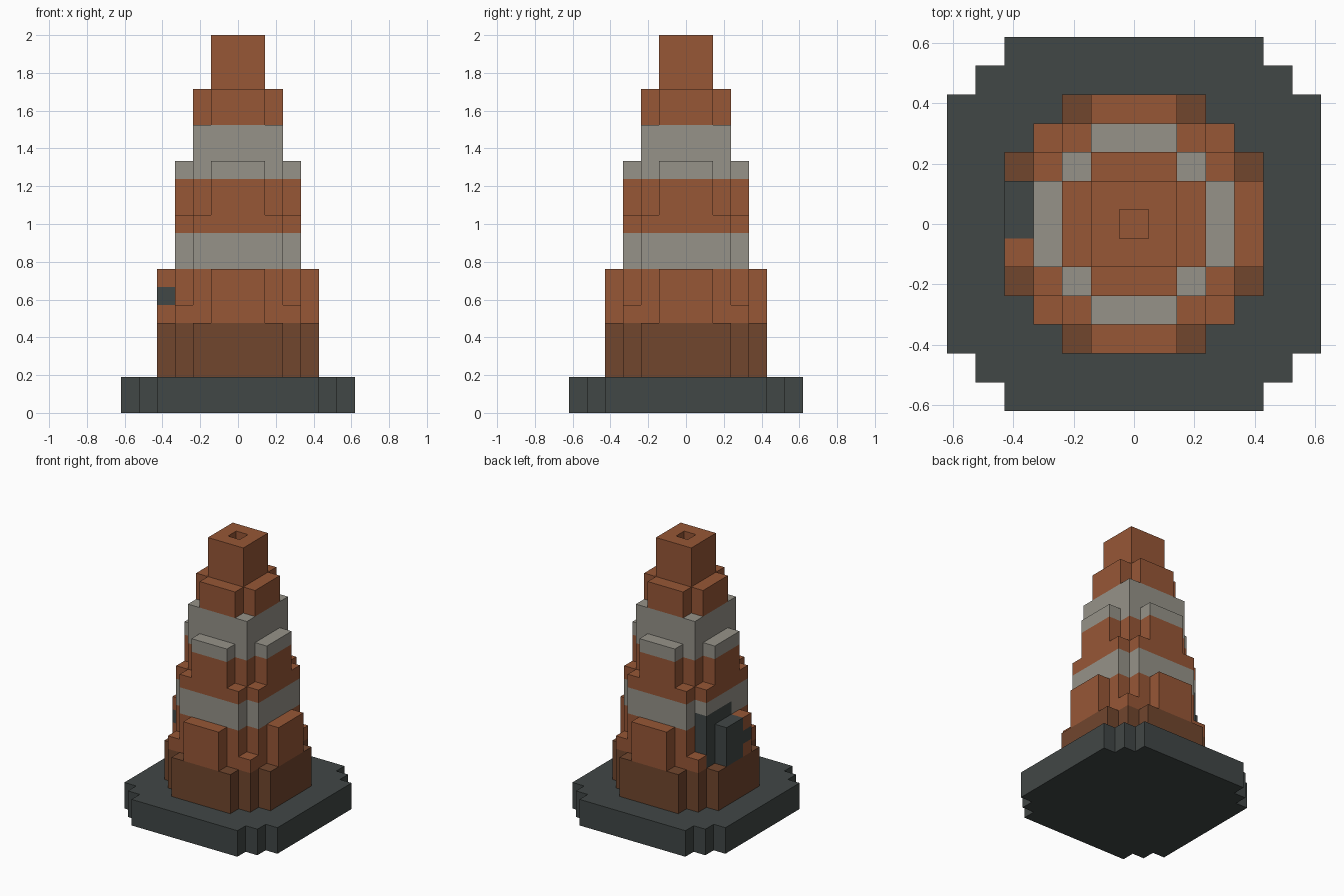
import bpy, bmesh
from mathutils import Vector

cube = bpy.data.objects.get("Cube")
if cube:
    bpy.data.objects.remove(cube, do_unlink=True)

U = 2 / 21  # edge of one block


def material(name, rgb):
    m = bpy.data.materials.new(name)
    m.use_nodes = True
    m.diffuse_color = (*rgb, 1)
    m.node_tree.nodes["Principled BSDF"].inputs["Base Color"].default_value = (*rgb, 1)
    return m


orange = material("burnt orange", (0.31, 0.095, 0.037))
brown = material("dark brown", (0.165, 0.061, 0.027))
grey = material("warm grey", (0.305, 0.29, 0.25))
charcoal = material("charcoal", (0.053, 0.063, 0.061))

# Charcoal scuff on the right side: boxes as (low corner, high corner) in blocks
SCUFF = [((-4.5, -0.5, 5), (-3.5, 1.5, 8)),
         ((-4.5, -1.5, 6), (-3.5, -0.5, 7)),
         ((-3.5, -0.5, 5), (-2.5, 2.5, 9))]


def outline(steps):
    """Stepped footprint: one quarter of outer corners, turned four times."""
    quarter = []
    for i, (x, y) in enumerate(steps):
        if i:
            quarter.append((x, steps[i - 1][1]))
        quarter.append((x, y))
    points = []
    for turn in range(4):
        points += quarter
        quarter = [(-y, x) for x, y in quarter]
    return points


def in_scuff(p):
    return any(all(a - 0.01 < c < b + 0.01 for a, c, b in zip(lo, p, hi))
               for lo, hi in SCUFF)


def tier(name, z0, z1, steps, mat, scuffed=False, hole=False):
    bm = bmesh.new()
    face = bm.faces.new([bm.verts.new((x, y, z0)) for x, y in outline(steps)])
    ext = bmesh.ops.extrude_face_region(bm, geom=[face], use_keep_orig=True)
    top_verts = [g for g in ext["geom"] if isinstance(g, bmesh.types.BMVert)]
    bmesh.ops.translate(bm, verts=top_verts, vec=(0, 0, z1 - z0))
    bmesh.ops.recalc_face_normals(bm, faces=bm.faces)
    if hole:
        top = [f for f in bm.faces if f.normal.z > 0.5]
        bmesh.ops.inset_region(bm, faces=top, thickness=1, use_even_offset=True)
        pit = bmesh.ops.extrude_face_region(bm, geom=top)
        bmesh.ops.delete(bm, geom=top, context="FACES")
        bmesh.ops.translate(bm, vec=(0, 0, -1), verts=[
            g for g in pit["geom"] if isinstance(g, bmesh.types.BMVert)])
    if scuffed:
        # Cut along the scuff borders, then colour the faces inside them
        for axis in range(3):
            for at in sorted({c[axis] for box in SCUFF for c in box}):
                co, no = Vector((0, 0, 0)), Vector((0, 0, 0))
                co[axis], no[axis] = at, 1
                bmesh.ops.bisect_plane(bm, geom=bm.verts[:] + bm.edges[:] + bm.faces[:],
                                       dist=0.001, plane_co=co, plane_no=no)
        for f in bm.faces:
            f.material_index = int(in_scuff(f.calc_center_median()))
    bmesh.ops.scale(bm, vec=(U, U, U), verts=bm.verts)
    mesh = bpy.data.meshes.new(name)
    bm.to_mesh(mesh)
    bm.free()
    mesh.materials.append(mat)
    if scuffed:
        mesh.materials.append(charcoal)
    obj = bpy.data.objects.new(name, mesh)
    bpy.context.collection.objects.link(obj)


# Footprints shared by neighbouring tiers
wide = [(3.5, 2.5), (2.5, 3.5)]
middle = [(3.5, 1.5), (2.5, 2.5), (1.5, 3.5)]

# Foot and lower cone
tier("base_plate", 0, 2, [(6.5, 4.5), (5.5, 5.5), (4.5, 6.5)], charcoal)
tier("cone_foot", 2, 5, [(4.5, 2.5), (3.5, 3.5), (2.5, 4.5)], brown)
tier("lower_cone_ledge", 5, 6, [(4.5, 1.5), (3.5, 3.5), (1.5, 4.5)], orange, scuffed=True)
tier("lower_cone", 6, 8, [(4.5, 1.5)] + wide + [(1.5, 4.5)], orange, scuffed=True)
# Bands and upper cone
tier("lower_band", 8, 10, wide, grey, scuffed=True)
tier("middle_cone_ledge", 10, 11, wide, orange)
tier("middle_cone", 11, 13, middle, orange)
tier("upper_band_ledge", 13, 14, middle, grey)
tier("upper_band", 14, 16, [(2.5, 2.5)], grey)
tier("upper_cone", 16, 18, [(2.5, 1.5), (1.5, 2.5)], orange)
tier("cone_tip", 18, 21, [(1.5, 1.5)], orange, hole=True)
